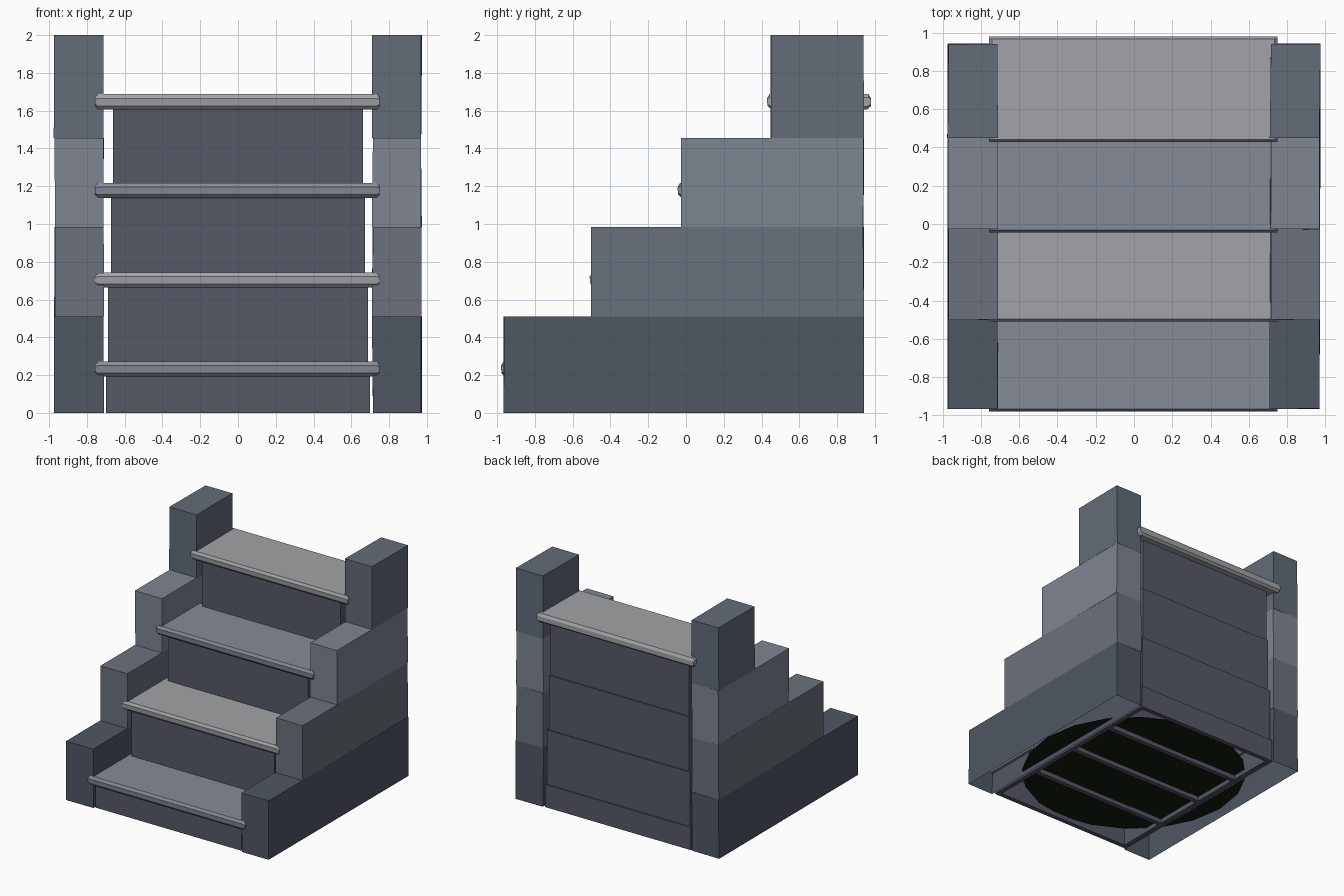
import bpy, bmesh, random
from mathutils import Vector

if "Cube" in bpy.data.objects:
    bpy.data.objects.remove(bpy.data.objects["Cube"])

random.seed(4)


def material(name, rgb):
    m = bpy.data.materials.new(name)
    m.diffuse_color = (*rgb, 1)
    m.use_nodes = True
    m.node_tree.nodes["Principled BSDF"].inputs["Base Color"].default_value = m.diffuse_color
    return m


def finish(name, bm, mat):
    me = bpy.data.meshes.new(name)
    bm.to_mesh(me)
    bm.free()
    me.materials.append(mat)
    ob = bpy.data.objects.new(name, me)
    bpy.context.collection.objects.link(ob)
    return ob


def add_box(bm, x0, x1, y0, y1, z0, z1):
    x0, x1 = min(x0, x1), max(x0, x1)
    lo, hi = Vector((x0, y0, z0)), Vector((x1, y1, z1))
    vs = bmesh.ops.create_cube(bm, size=1)["verts"]
    for v in vs:
        v.co = (lo + hi) / 2 + v.co * (hi - lo)
    return vs


wood = [material("tread_slate", (.24, .26, .31)), material("tread_grey", (.36, .37, .385))]
dark = material("riser_dark", (.09, .10, .135))
stone = [material(f"stone_{i}", c) for i, c in enumerate(
    [(.08, .095, .125), (.145, .165, .205), (.21, .235, .285), (.125, .15, .19)])]
moss = material("underside_dark", (.006, .012, .005))

# Stepped side walls: four stacked, slightly uneven blocks on each side
wall_z = [0, .51, .985, 1.455, 2.0]
wall_front = [-.965, -.50, -.025, .45]
for side, label in ((-1, "left"), (1, "right")):
    for i in range(4):
        bm = bmesh.new()
        vs = add_box(bm, side * .712, side * .972, wall_front[i], .94,
                     wall_z[i], wall_z[i + 1])
        for v in vs:
            v.co.x += random.uniform(-.004, .004)
            v.co.y += random.uniform(-.003, .003)
        if i == 0:  # the lowest blocks are open underneath
            base = [f for f in bm.faces if all(v.co.z < .01 for v in f.verts)]
            bmesh.ops.delete(bm, geom=base, context="FACES_ONLY")
        finish(f"{label}_wall_block_{i + 1}", bm, stone[i])

# Hollow stair core: panels that narrow towards the top
tread_top = [.272, .744, 1.217, 1.687]
riser_y = [-.95, -.48, 0, .46]
half_w = [.70, .687, .673, .663]
T = .04
z_prev = 0
for i in range(4):
    w, y, top = half_w[i], riser_y[i], tread_top[i] - .075
    back = .935 - .009 * i
    bm = bmesh.new()
    add_box(bm, -w, w, y, y + T, 0, top)
    add_box(bm, -w, w, back - T, back, z_prev, top)
    for s in (-1, 1):
        add_box(bm, s * (w - T), s * w, y + T, back - T, z_prev, top)
    finish(f"riser_box_{i + 1}", bm, dark)
    z_prev = top

# Treads with chamfered nosing; the top one has a nosing at the back as well
tread_front = [-.98, -.51, -.045, .428]
for i in range(4):
    f, zt = tread_front[i], tread_top[i]
    zb = zt - .08
    prof = [(f + .022, zb), (f + .004, zb + .018), (f, zb + .058), (f + .014, zt)]
    if i < 3:
        b = riser_y[i + 1] + T
        prof += [(b, zt), (b, zb)]
    else:
        b = .98
        prof += [(b - .014, zt), (b, zb + .058), (b, zb + .018), (b - .02, zb)]
    bm = bmesh.new()
    # x stations pinch the ends a little
    rings = []
    mid = zt - .04
    for x, k in ((-.757, .6), (-.742, 1), (.735, 1), (.75, .6)):
        rings.append([bm.verts.new((x, y, mid + (z - mid) * k)) for y, z in prof])
    n = len(prof)
    for a, c in zip(rings, rings[1:]):
        for j in range(n):
            bm.faces.new((a[j], a[(j + 1) % n], c[(j + 1) % n], c[j]))
    bm.faces.new(rings[0])
    bm.faces.new(rings[-1])
    bmesh.ops.recalc_face_normals(bm, faces=bm.faces)
    finish(f"tread_{i + 1}", bm, wood[i % 2])

# Dark disc closing the underside, with an inner ring
for name, r, z in (("base_disc", .925, .04), ("base_inner_disc", .56, .036)):
    bm = bmesh.new()
    bmesh.ops.create_circle(bm, cap_ends=True, segments=20, radius=r)
    for v in bm.verts:
        v.co.z = z
    finish(name, bm, moss)
